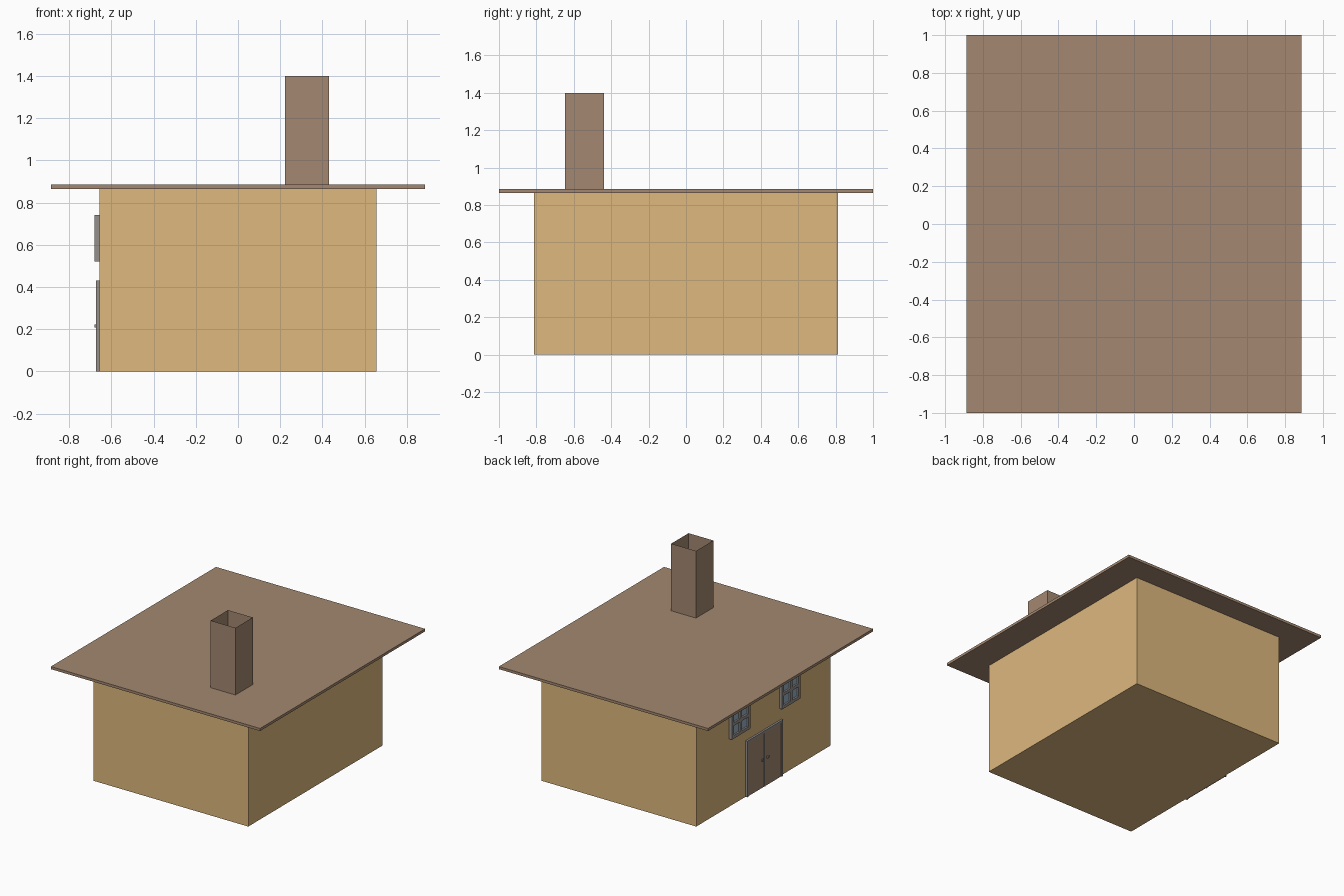
import bpy, bmesh

if "Cube" in bpy.data.objects:
    bpy.data.objects.remove(bpy.data.objects["Cube"])


def material(name, rgb):
    m = bpy.data.materials.new(name)
    m.diffuse_color = (*rgb, 1)
    m.use_nodes = True
    m.node_tree.nodes["Principled BSDF"].inputs["Base Color"].default_value = m.diffuse_color
    return m


TAN = material("tan_wall", (0.73, 0.48, 0.21))
BROWN = material("brown", (0.37, 0.25, 0.165))
GLASS = material("blue_glass", (0.32, 0.42, 0.52))
FRAME = material("grey_frame", (0.30, 0.28, 0.27))


def box(name, x, y, z, mat, open_ends=False):
    """Box from (min, max) ranges; open_ends leaves a four-sided tube."""
    bm = bmesh.new()
    bmesh.ops.create_cube(bm, size=1)
    for v in bm.verts:
        v.co = [r[0] + (c + 0.5) * (r[1] - r[0]) for c, r in zip(v.co, (x, y, z))]
    if open_ends:
        bm.normal_update()
        caps = [f for f in bm.faces if abs(f.normal.z) > 0.9]
        bmesh.ops.delete(bm, geom=caps, context='FACES_ONLY')
    me = bpy.data.meshes.new(name)
    bm.to_mesh(me)
    bm.free()
    me.materials.append(mat)
    ob = bpy.data.objects.new(name, me)
    bpy.context.collection.objects.link(ob)
    return ob


# Main volumes
WALL = -0.657
box("house_body", (WALL, 0.657), (-0.814, 0.814), (0, 0.865), TAN)
box("roof_slab", (-0.887, 0.887), (-1, 1), (0.865, 0.885), BROWN)
box("chimney", (0.222, 0.432), (-0.648, -0.438), (0.885, 1.4), BROWN, True)

# Double door: frame, leaves and knobs on the left wall
box("door_frame_top", (-0.672, WALL), (-0.217, 0.217), (0.413, 0.43), FRAME)
for side, s in (("left", 1), ("right", -1)):
    def span(a, b):
        return tuple(sorted((s * a, s * b)))
    box(f"door_frame_{side}", (-0.672, WALL), span(0.2, 0.217), (0, 0.413), FRAME)
    box(f"door_leaf_{side}", (-0.667, WALL), span(0.006, 0.2), (0, 0.413), BROWN)
    box(f"door_knob_{side}", (-0.679, -0.667), span(0.025, 0.04), (0.208, 0.223), FRAME)

    # Four-pane window: outer frame, cross bars and glass
    y0, y1, z0, z1, w = 0.193, 0.417, 0.52, 0.74, 0.024
    yc, zc = (y0 + y1) / 2, (z0 + z1) / 2
    fx = (-0.681, WALL)
    for i, y in enumerate((y0, yc - w / 2, y1 - w)):
        box(f"window_{side}_upright_{i}", fx, span(y, y + w), (z0, z1), FRAME)
    for i, z in enumerate((z0, zc - w / 2, z1 - w)):
        for j, (a, b) in enumerate(((y0 + w, yc - w / 2), (yc + w / 2, y1 - w))):
            box(f"window_{side}_rail_{i}_{j}", fx, span(a, b), (z, z + w), FRAME)
    box(f"window_{side}_glass", (-0.668, WALL), span(y0 + w / 2, y1 - w / 2),
        (z0 + w / 2, z1 - w / 2), GLASS)

# Strip between the two door leaves
box("door_centre_strip", (-0.671, WALL), (-0.006, 0.006), (0, 0.413), FRAME)
